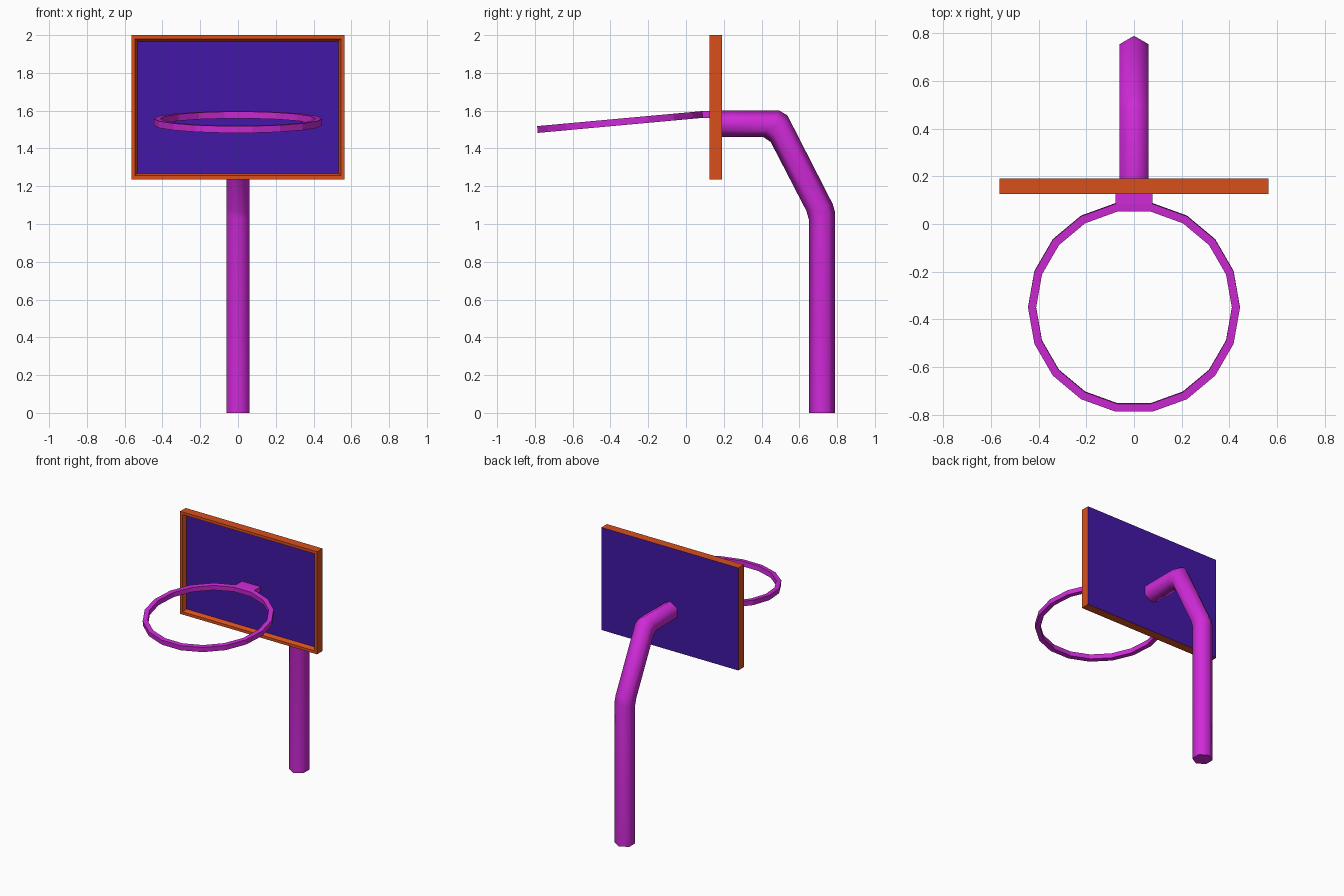
import bpy, bmesh, math
from mathutils import Vector, Matrix

if "Cube" in bpy.data.objects:
    bpy.data.objects.remove(bpy.data.objects["Cube"])


def material(name, color):
    m = bpy.data.materials.new(name)
    m.diffuse_color = (*color, 1)
    m.use_nodes = True
    m.node_tree.nodes["Principled BSDF"].inputs["Base Color"].default_value = m.diffuse_color
    return m


MAGENTA = material("magenta_paint", (0.63, 0.023, 0.69))
ORANGE = material("orange_frame", (0.69, 0.08, 0.012))
PURPLE = material("purple_panel", (0.054, 0.009, 0.38))


def finish(name, bm, *mats):
    bmesh.ops.recalc_face_normals(bm, faces=bm.faces)
    me = bpy.data.meshes.new(name)
    bm.to_mesh(me)
    bm.free()
    ob = bpy.data.objects.new(name, me)
    bpy.context.collection.objects.link(ob)
    for m in mats:
        me.materials.append(m)
    return ob


def bridge(bm, a, b):
    n = len(a)
    return [bm.faces.new((a[i], a[(i + 1) % n], b[(i + 1) % n], b[i])) for i in range(n)]


# Backboard: box with a framed, bevelled recess; front and back panels purple
bm = bmesh.new()
bmesh.ops.create_cube(bm, size=1, matrix=Matrix.Translation((0, 0.1575, 1.6175))
                      @ Matrix.Diagonal((1.13, 0.065, 0.765, 1)))
bm.normal_update()
front = min(bm.faces, key=lambda f: f.normal.y)
back = max(bm.faces, key=lambda f: f.normal.y)
bmesh.ops.inset_region(bm, faces=[front], thickness=0.029)
bmesh.ops.inset_region(bm, faces=[front], thickness=0.018, depth=-0.03)
front.material_index = back.material_index = 1
finish("backboard", bm, ORANGE, PURPLE)

# Pole: hexagonal tube, each ring given by its outer and inner (y, z) points
rings = [((0.79, 0), (0.65, 0)),
         ((0.79, 1.06), (0.65, 1.026)),
         ((0.777, 1.105), (0.637, 1.07)),
         ((0.537, 1.575), (0.448, 1.435)),
         ((0.495, 1.60), (0.41, 1.46)),
         ((0.18, 1.60), (0.18, 1.46))]
bm = bmesh.new()
loops = []
for outer, inner in rings:
    o, i = Vector((0, *outer)), Vector((0, *inner))
    mid, half = (o + i) / 2, (o - i) / 2
    loops.append([bm.verts.new(mid + half * math.cos(k * math.pi / 3)
                               + Vector((0.07 * math.sin(k * math.pi / 3), 0, 0)))
                  for k in range(6)])
for a, b in zip(loops, loops[1:]):
    bridge(bm, a, b)
bm.faces.new(loops[0])
bm.faces.new(loops[-1])
pole = finish("pole", bm, MAGENTA)
bpy.context.view_layer.objects.active = pole
pole.select_set(True)
bpy.ops.object.shade_smooth_by_angle(angle=math.radians(70))

# Hoop: tilted 18-sided band whose rear face is extended into the board
bm = bmesh.new()
N = 18
section = [(0.445, -0.018), (0.445, 0.018), (0.411, 0.018), (0.411, -0.018)]
loops = [[bm.verts.new((r * math.cos(2 * math.pi * k / N), r * math.sin(2 * math.pi * k / N), z))
          for k in range(N)] for r, z in section]
for j in range(4):
    bridge(bm, loops[j], loops[(j + 1) % 4])
bmesh.ops.transform(bm, verts=bm.verts, matrix=Matrix.Translation((0, -0.35, 1.54))
                    @ Matrix.Rotation(math.radians(5.2), 4, 'X'))
rear = max(bm.faces, key=lambda f: f.calc_center_median().y)
ext = bmesh.ops.extrude_discrete_faces(bm, faces=[rear])["faces"][0]
for v in ext.verts:
    v.co.y = 0.17
finish("hoop", bm, MAGENTA)
